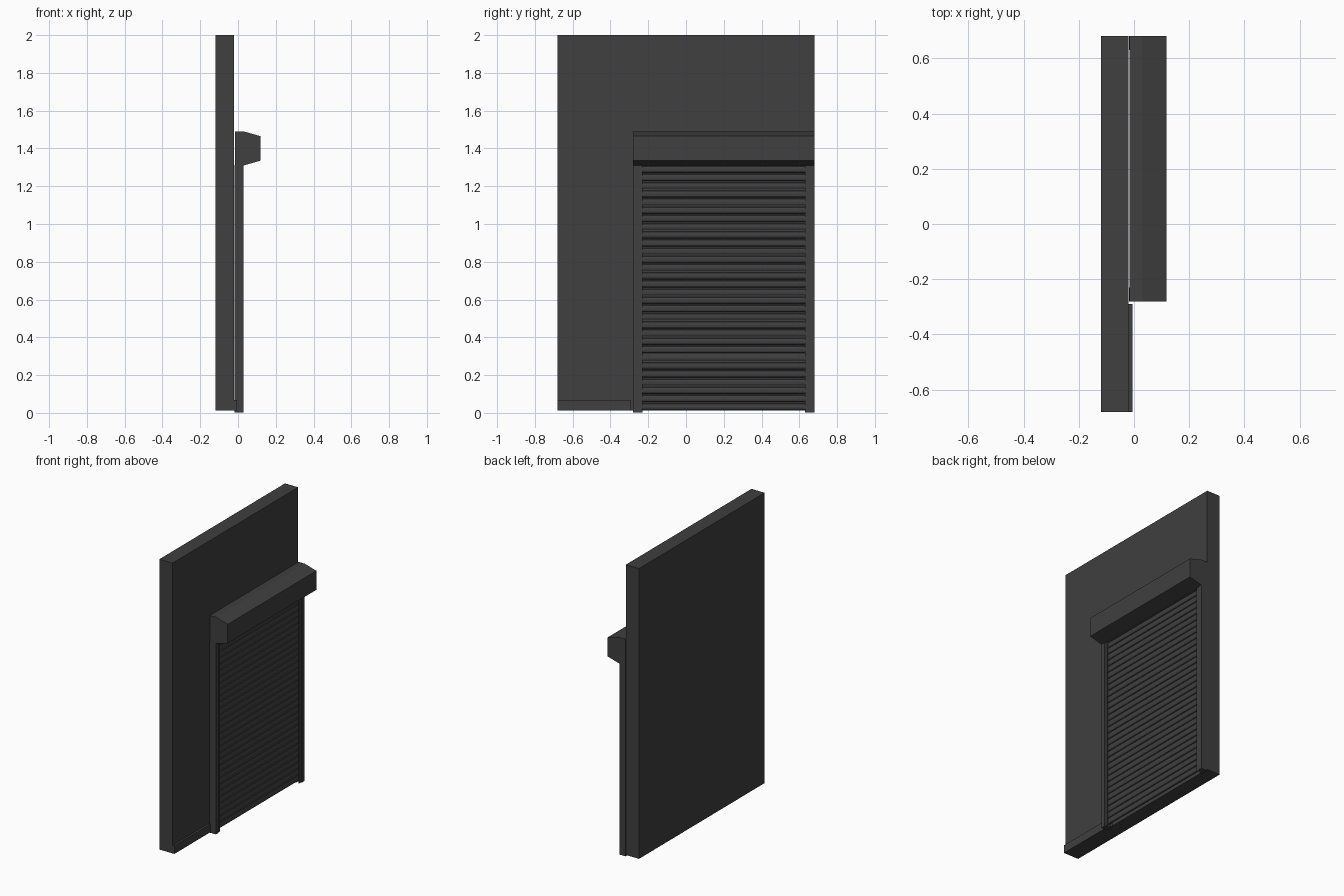
import bpy

cube = bpy.data.objects.get("Cube")
if cube:
    bpy.data.objects.remove(cube, do_unlink=True)

# Single dark grey finish
grey = bpy.data.materials.new("dark grey")
grey.use_nodes = True
COLOUR = (0.05, 0.05, 0.05, 1)
grey.diffuse_color = COLOUR
grey.node_tree.nodes["Principled BSDF"].inputs["Base Color"].default_value = COLOUR


def add_mesh(name, verts, faces):
    mesh = bpy.data.meshes.new(name)
    mesh.from_pydata(verts, [], faces)
    mesh.materials.append(grey)
    obj = bpy.data.objects.new(name, mesh)
    bpy.context.collection.objects.link(obj)
    return obj


def extrude_y(name, profile, y0, y1):
    """Closed (x, z) outline, clockwise from the front, pushed along y."""
    n = len(profile)
    verts = [(x, y, z) for y in (y0, y1) for x, z in profile]
    faces = [tuple(reversed(range(n))), tuple(range(n, 2 * n))]
    faces += [(i, (i + 1) % n, n + (i + 1) % n, n + i) for i in range(n)]
    return add_mesh(name, verts, faces)


def extrude_z(name, outline, z0, z1):
    """Closed (x, y) outline, counter-clockwise from above, pushed along z."""
    n = len(outline)
    verts = [(x, y, z) for z in (z0, z1) for x, y in outline]
    faces = [tuple(reversed(range(n))), tuple(range(n, 2 * n))]
    faces += [(i, (i + 1) % n, n + (i + 1) % n, n + i) for i in range(n)]
    return add_mesh(name, verts, faces)


def box(name, x0, x1, y0, y1, z0, z1):
    return extrude_z(name, [(x0, y0), (x1, y0), (x1, y1), (x0, y1)], z0, z1)


# Wall panel and skirting beside the shutter
box("wall", -0.12, -0.02, -0.68, 0.68, 0.012, 2)
box("skirting", -0.02, -0.006, -0.68, -0.29, 0.012, 0.067)

# Shutter housing with chamfered front
housing = [(-0.017, 1.31), (-0.017, 1.49), (0.03, 1.49),
           (0.118, 1.465), (0.118, 1.335), (0.03, 1.31)]
extrude_y("shutter_housing", housing, -0.28, 0.68)

# Guide rails: stepped channels mirrored about the shutter centre line
CENTRE, HALF = 0.2, 0.48
rail = [(-0.019, 0), (0.028, 0), (0.028, 0.028), (0.023, 0.028),
        (0.023, 0.05), (0.017, 0.05), (0.017, 0.03), (0, 0.03),
        (0, 0.05), (-0.019, 0.05)]
right = [(x, CENTRE - HALF + d) for x, d in rail]
left = [(x, CENTRE + HALF - d) for x, d in reversed(rail)]
extrude_z("right_guide_rail", right, 0.002, 1.312)
extrude_z("left_guide_rail", left, 0.002, 1.312)

# Rolling slats: bowed profile with a recessed hinge strip, stacked upwards
COUNT = 30
pitch = 1.3 / COUNT
bow = [(0.003, 0), (0.003, 1), (0.007, 1), (0.007, 0.84), (0.012, 0.78),
       (0.015, 0.6), (0.016, 0.4), (0.015, 0.2), (0.011, 0.04), (0.007, 0)]
slats = extrude_y("shutter_slats", [(x, 0.014 + t * pitch) for x, t in bow],
                  CENTRE - 0.44, CENTRE + 0.44)
stack = slats.modifiers.new("stack", "ARRAY")
stack.count = COUNT
stack.use_relative_offset = False
stack.use_constant_offset = True
stack.constant_offset_displace = (0, 0, pitch)
